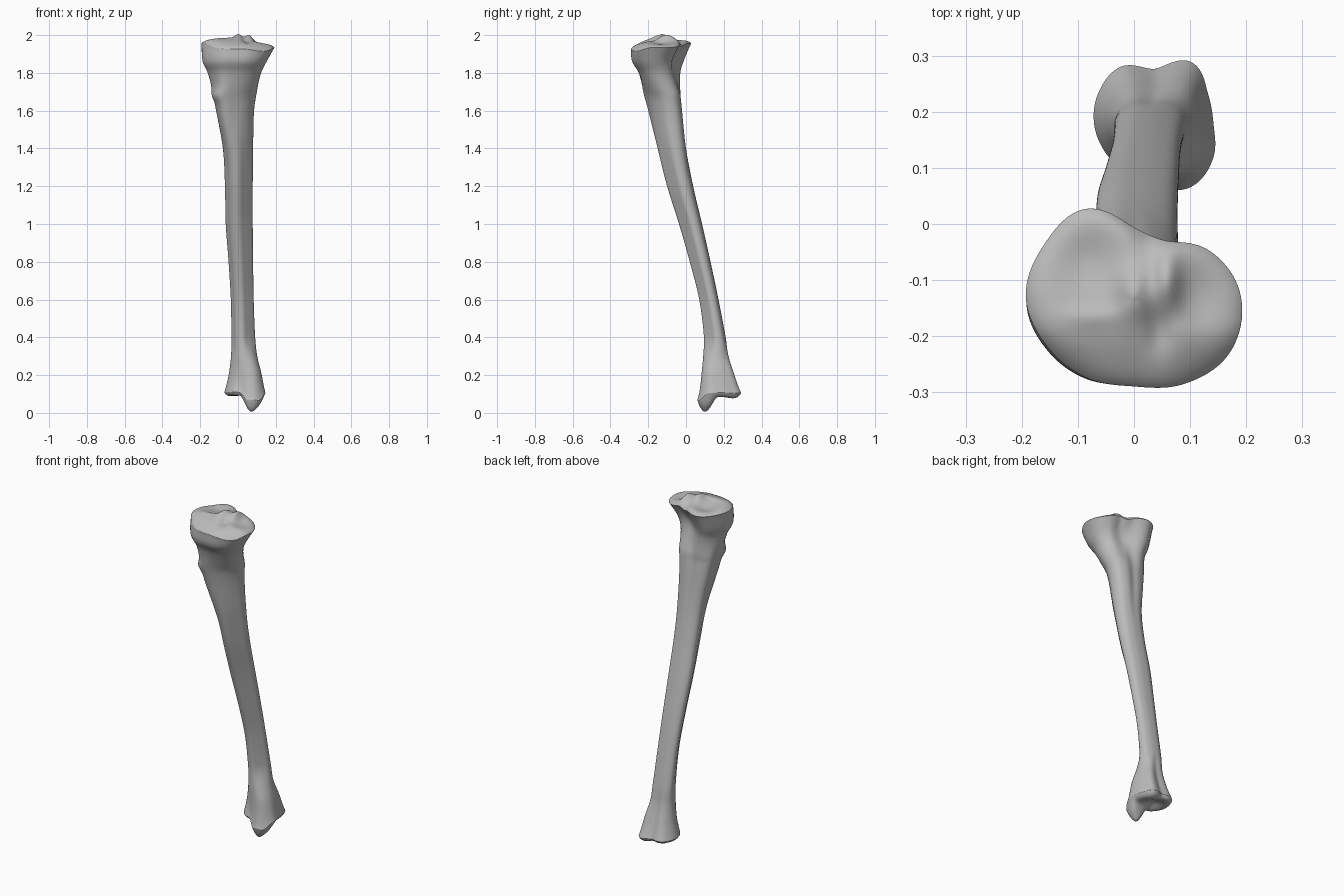
import bpy
import bmesh
from math import cos, sin, pi, exp, floor

cube = bpy.data.objects.get("Cube")
if cube:
    bpy.data.objects.remove(cube)

SEGMENTS, ROWS, RINGS = 120, 170, 26
Z_LOW, Z_HIGH = 0.12, 1.93

# Cross-section radii every 30 degrees, starting at +x
ANKLE = [.105, .11, .13, .1, .12, .115, .107, .1, .1, .11, .128, .12]
SHAFT = [.078, .08, .07, .066, .072, .076, .066, .062, .076, .082, .066, .065]
CREST = [.1, .105, .09, .072, .085, .1, .098, .107, .125, .1, .09, .09]
HEAD = [.193, .16, .118, .125, .179, .186, .195, .18, .168, .16, .18, .2]
STATIONS = [(.17, ANKLE), (.42, SHAFT), (1.25, SHAFT), (1.65, CREST), (1.87, HEAD)]

# Extents by height: z, x min, x max, y min, y max
EXTENTS = [
    (.12, -.072, .145, .06, .292), (.2, -.05, .127, .08, .258),
    (.3, -.037, .102, .091, .225), (.4, -.035, .091, .095, .21),
    (.6, -.038, .083, .07, .172), (.8, -.05, .08, .02, .13),
    (1.0, -.065, .078, -.037, .085), (1.2, -.069, .078, -.1, .038),
    (1.4, -.08, .08, -.15, 0), (1.6, -.116, .085, -.2, -.021),
    (1.7, -.135, .1, -.225, -.03), (1.8, -.16, .122, -.25, -.03),
    (1.86, -.188, .152, -.285, -.012), (1.93, -.193, .193, -.292, .028)]


def smooth(t):
    t = min(max(t, 0), 1)
    return t * t * (3 - 2 * t)


def spline(a, b, c, d, t):
    return b + t / 2 * (c - a + t * (2 * a - 5 * b + 4 * c - d + t * (3 * (b - c) + d - a)))


def hill(x, y, cx, cy, rx, ry):
    return exp(-((x - cx) / rx) ** 2 - ((y - cy) / ry) ** 2)


def radius(shape, angle):
    f = angle / (2 * pi) * len(shape)
    i = floor(f)
    return spline(*(shape[(i + k) % len(shape)] for k in (-1, 0, 1, 2)), f - i)


def extent(z):
    i = max(k for k in range(len(EXTENTS) - 1) if EXTENTS[k][0] <= z or k == 0)
    rows = [EXTENTS[min(max(i + k, 0), len(EXTENTS) - 1)] for k in (-1, 0, 1, 2)]
    t = (z - rows[1][0]) / (rows[2][0] - rows[1][0])
    result = []
    for c in range(1, 5):
        # Tangents allow for uneven spacing of the heights
        p, z_ = [r[c] for r in rows], [r[0] for r in rows]
        h = z_[2] - z_[1]
        m1, m2 = h * (p[2] - p[0]) / (z_[2] - z_[0]), h * (p[3] - p[1]) / (z_[3] - z_[1])
        result.append(p[1] + t * m1 + t * t * (3 * (p[2] - p[1]) - 2 * m1 - m2)
                      + t ** 3 * (2 * (p[1] - p[2]) + m1 + m2))
    return result


def section(z):
    low, high = STATIONS[0], STATIONS[-1]
    for a, b in zip(STATIONS, STATIONS[1:]):
        if a[0] <= z <= b[0]:
            low, high = a, b
    if z < STATIONS[0][0]:
        high = low
    w = smooth((z - low[0]) / max(high[0] - low[0], .01))
    pts = []
    for s in range(SEGMENTS):
        a = 2 * pi * s / SEGMENTS
        r = radius(low[1], a) * (1 - w) + radius(high[1], a) * w
        pts.append((r * cos(a), r * sin(a)))
    x0, x1, y0, y1 = extent(z)
    xs, ys = zip(*pts)
    fit = lambda v, vs, a, b: a + (v - min(vs)) / (max(vs) - min(vs)) * (b - a)
    return [(fit(x, xs, x0, x1), fit(y, ys, y0, y1)) for x, y in pts]


def plateau(x, y):
    # Two shallow dishes with a pair of peaks between them and a sloping front
    z = 1.979 - .022 * smooth((x - .02) / .17) - .03 * smooth((-.18 - y) / .11)
    z -= .018 * hill(x, y, -.085, -.065, .06, .06) + .012 * hill(x, y, .115, -.13, .05, .06)
    z += .027 * hill(x, y, .0, -.125, .03, .045) + .029 * hill(x, y, .06, -.105, .022, .05)
    z += .008 * hill(x, y, -.07, -.165, .06, .02)
    z -= .016 * hill(x, y, .045, -.19, .025, .04)
    return z - .014 * hill(x, y, .03, -.02, .03, .04)


def ankle_floor(x, y):
    # Hanging inner knob, hollow joint face and low rear lip
    knob = exp(-((x - .08) / .052) ** 4 - ((y - .1) / .05) ** 4)
    tip = hill(x, y, .07, .1, .03, .03)
    z = .084 - .05 * knob - .03 * tip + .028 * hill(x, y, .015, .18, .045, .06)
    return z - .008 * hill(x, y, .09, .25, .04, .04)


def shaped(x, y, z):
    # Warp both ends to their joint surfaces
    top = smooth((z - 1.84) / (Z_HIGH - 1.84))
    low = smooth((.24 - z) / (.24 - Z_LOW))
    z2 = z + top * (plateau(x, y) - .022 - Z_HIGH) + low * (ankle_floor(x, y) + .024 - Z_LOW)
    # Front bump below the knee and the groove above the ankle
    bump = hill(x, z, -.12, 1.68, .05, .03) * smooth((-.1 - y) / .05)
    groove = hill(x, z, .015, .13, .025, .06) * smooth((.19 - y) / .05)
    hollow = hill(x, z, .04, 1.86, .06, .06) * smooth((y + .1) / .05)
    return x - .012 * bump, y - .006 * bump + .014 * groove - .015 * hollow, z2


bm = bmesh.new()
loops = []


def add_loop(points):
    loops.append([bm.verts.new(p) for p in points])


def cap(outline, surface, edge, reverse):
    cx = sum(p[0] for p in outline) / SEGMENTS
    cy = sum(p[1] for p in outline) / SEGMENTS
    rings = []
    for k in range(1, RINGS):
        s = 1 - (k / RINGS) ** 1.4
        ring = []
        for px, py, pz in outline:
            x, y = cx + (px - cx) * s, cy + (py - cy) * s
            blend = s ** 9
            ring.append((x, y, surface(x, y) + edge * blend))
        rings.append(ring)
    return (cx, cy, surface(cx, cy)), rings[::-1] if reverse else rings


body = []
for r in range(ROWS + 1):
    height = Z_LOW + (Z_HIGH - Z_LOW) * (.5 - .5 * cos(pi * r / ROWS))
    body.append([shaped(x, y, height) for x, y in section(height)])
low_centre, low_rings = cap(body[0], ankle_floor, .024, True)
top_centre, top_rings = cap(body[-1], plateau, -.022, False)
for ring in low_rings + body + top_rings:
    add_loop(ring)

# Skin the loops and close both ends
for a, b in zip(loops, loops[1:]):
    for s in range(SEGMENTS):
        t = (s + 1) % SEGMENTS
        bm.faces.new((a[s], a[t], b[t], b[s]))
for centre, ring in ((low_centre, loops[0][::-1]), (top_centre, loops[-1])):
    tip = bm.verts.new(centre)
    for s in range(SEGMENTS):
        bm.faces.new((ring[s], ring[(s + 1) % SEGMENTS], tip))
bmesh.ops.smooth_vert(bm, verts=bm.verts, factor=.5, use_axis_x=True, use_axis_y=True, use_axis_z=True)
bmesh.ops.recalc_face_normals(bm, faces=bm.faces)

mesh = bpy.data.meshes.new("shin_bone")
bm.to_mesh(mesh)
bm.free()
bone = bpy.data.objects.new("shin_bone", mesh)
bpy.context.collection.objects.link(bone)

grey = bpy.data.materials.new("bone_grey")
grey.use_nodes = True
colour = (.5, .5, .5, 1)
grey.diffuse_color = colour
grey.node_tree.nodes["Principled BSDF"].inputs["Base Color"].default_value = colour
mesh.materials.append(grey)
for face in mesh.polygons:
    face.use_smooth = True
